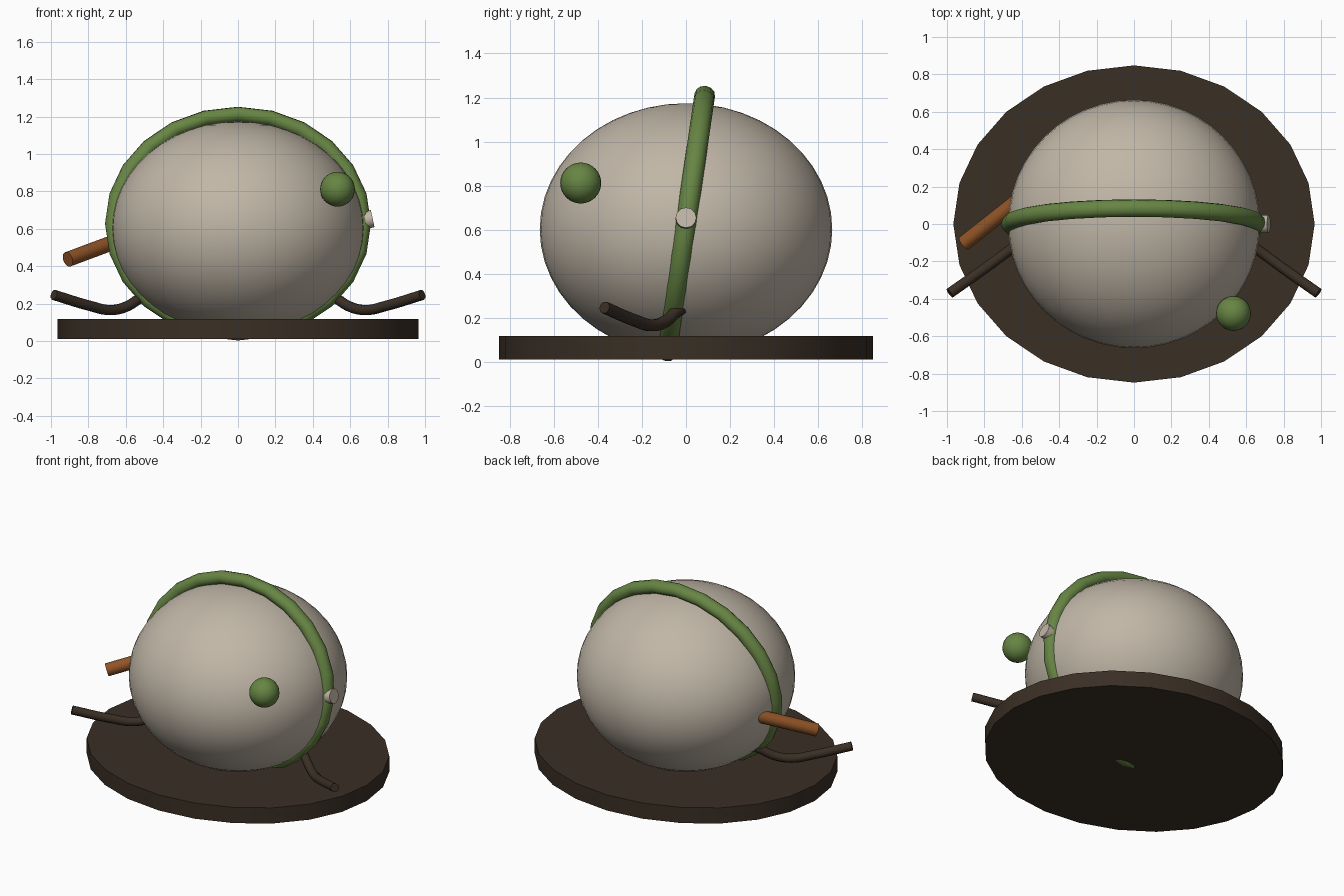
import bpy, math
from mathutils import Vector

if "Cube" in bpy.data.objects:
    bpy.data.objects.remove(bpy.data.objects["Cube"])


def material(name, rgb):
    m = bpy.data.materials.new(name)
    m.diffuse_color = (*rgb, 1)
    m.use_nodes = True
    m.node_tree.nodes["Principled BSDF"].inputs["Base Color"].default_value = m.diffuse_color
    return m


STONE = material("warm grey", (0.53, 0.47, 0.385))
GREEN = material("leaf green", (0.135, 0.235, 0.057))
BROWN = material("dark brown", (0.042, 0.028, 0.018))
ORANGE = material("burnt orange", (0.28, 0.088, 0.02))


def finish(name, mat, angle=40):
    ob = bpy.context.object
    ob.name = name
    ob.data.materials.clear()
    ob.data.materials.append(mat)
    bpy.ops.object.transform_apply(location=False, rotation=False, scale=True)
    bpy.ops.object.shade_smooth_by_angle(angle=math.radians(angle))
    return ob


def ball(name, loc, scale, mat, seg=48, rings=24):
    bpy.ops.mesh.primitive_uv_sphere_add(segments=seg, ring_count=rings, radius=1, location=loc)
    bpy.context.object.scale = scale
    return finish(name, mat)


def rod(name, a, b, r, mat, sides=16, fill='NGON'):
    a, b = Vector(a), Vector(b)
    bpy.ops.mesh.primitive_cylinder_add(vertices=sides, radius=r, depth=(b - a).length,
                                        end_fill_type=fill, location=(a + b) / 2)
    bpy.context.object.rotation_euler = (b - a).to_track_quat('Z', 'Y').to_euler()
    return finish(name, mat)


def bent_rod(name, points, r, mat):
    cu = bpy.data.curves.new(name, 'CURVE')
    cu.dimensions = '3D'
    cu.bevel_depth = r
    cu.bevel_resolution = 3
    cu.resolution_u = 6
    cu.use_fill_caps = True
    sp = cu.splines.new('BEZIER')
    sp.bezier_points.add(len(points) - 1)
    for bp, p in zip(sp.bezier_points, points):
        bp.co = p
        bp.handle_left_type = bp.handle_right_type = 'AUTO'
    ob = bpy.data.objects.new(name, cu)
    bpy.context.collection.objects.link(ob)
    bpy.ops.object.select_all(action='DESELECT')
    ob.select_set(True)
    bpy.context.view_layer.objects.active = ob
    bpy.ops.object.convert(target='MESH')
    return finish(name, mat)


# oval base plate
bpy.ops.mesh.primitive_cylinder_add(vertices=24, radius=1, depth=1, location=(0, 0, 0.065))
bpy.context.object.scale = (0.966, 0.848, 0.106)
finish("base_plate", BROWN, 30)

# round body
ball("body", (0, 0, 0.602), (0.674, 0.664, 0.572), STONE)

# tilted band around the body
bpy.ops.mesh.primitive_torus_add(major_segments=24, minor_segments=12, major_radius=0.664,
                                 minor_radius=0.047, location=(0, 0, 0.628))
bpy.context.object.scale = (1, 0.888, 1)
bpy.context.object.rotation_euler = (math.radians(90 - 8.3), 0, 0)
finish("band", GREEN, 60)

# small disc on the band
t = Vector((math.cos(0.21), 0, math.sin(0.21)))
face = Vector((0.72, 0, 0.655))
rod("band_disc", face - t * 0.04, face, 0.047, STONE, 12)

# green ball on the front
ball("green_ball", (0.532, -0.478, 0.812), (0.093,) * 3, GREEN, 24, 16)

# orange peg
rod("orange_peg", (-0.91, -0.104, 0.437), (-0.62, 0.125, 0.545), 0.041, ORANGE, 16)

# bent arms, mirrored left and right
for side, s in (("right", 1), ("left", -1)):
    pts = [(0.44, 0.02, 0.262), (0.52, -0.04, 0.23), (0.60, -0.095, 0.183), (0.685, -0.155, 0.166),
           (0.79, -0.232, 0.188), (0.985, -0.37, 0.247)]
    bent_rod(side + "_arm", [(s * x, y, z) for x, y, z in pts], 0.028, BROWN)
